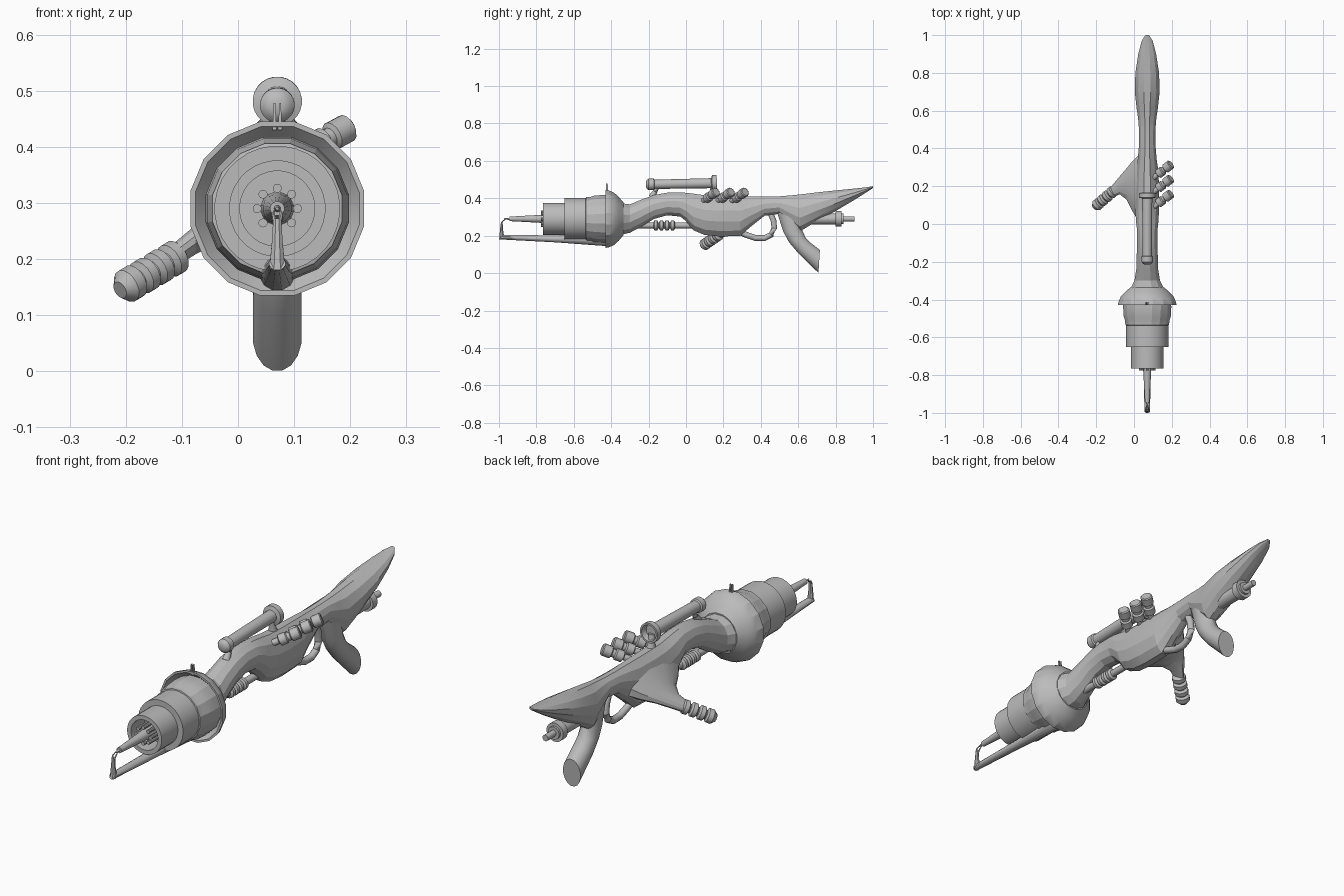
import bpy, bmesh, math
from mathutils import Vector

CX, CZ = 0.07, 0.29            # main axis of the barrel
grey = bpy.data.materials.new("plain_grey")
grey.diffuse_color = (0.5, 0.5, 0.5, 1)


def skin(name, rings, smooth=30):
    """Join rings of points with quads and cap both ends."""
    bm = bmesh.new()
    vs = [[bm.verts.new(p) for p in r] for r in rings]
    n = len(vs[0])
    for a, b in zip(vs, vs[1:]):
        for i in range(n):
            j = (i + 1) % n
            bm.faces.new((a[i], a[j], b[j], b[i]))
    bm.faces.new(vs[0])
    bm.faces.new(vs[-1])
    bmesh.ops.recalc_face_normals(bm, faces=bm.faces)
    me = bpy.data.meshes.new(name)
    bm.to_mesh(me)
    bm.free()
    me.materials.append(grey)
    ob = bpy.data.objects.new(name, me)
    bpy.context.collection.objects.link(ob)
    if smooth:
        bpy.ops.object.select_all(action='DESELECT')
        ob.select_set(True)
        bpy.context.view_layer.objects.active = ob
        bpy.ops.object.shade_smooth_by_angle(angle=math.radians(smooth))
    return ob


def angles(n):
    return [2 * math.pi * (i + 0.5) / n for i in range(n)]


def loft(name, pairs, n=12, smooth=0, x=CX):
    """Oval sections, each given by two opposite points (y, z) and a half width."""
    rings = []
    for y1, z1, y2, z2, rx in pairs:
        p, q = Vector((x, y1, z1)), Vector((x, y2, z2))
        m, h = (p + q) / 2, (p - q) / 2
        rings.append([m + h * math.cos(a) + Vector((rx * math.sin(a), 0, 0)) for a in angles(n)])
    return skin(name, rings, smooth)


def frame(d):
    d = Vector(d).normalized()
    u = d.cross(Vector((0, 0, 1)) if abs(d.z) < 0.9 else Vector((1, 0, 0))).normalized()
    return d, u, d.cross(u)


def lathe(name, origin, d, profile, n=24, smooth=30):
    """Turn a (distance, radius) profile about an axis."""
    d, u, v = frame(d)
    o = Vector(origin)
    return skin(name, [[o + d * t + (u * math.cos(a) + v * math.sin(a)) * r for a in angles(n)]
                       for t, r in profile], smooth)


def tube(name, pts, radii, n=10):
    """Sweep a circle along a path."""
    pts = [Vector(p) for p in pts]
    rings = []
    for i, p in enumerate(pts):
        d, u, v = frame(pts[min(i + 1, len(pts) - 1)] - pts[max(i - 1, 0)])
        rings.append([p + (u * math.cos(a) + v * math.sin(a)) * radii[i] for a in angles(n)])
    return skin(name, rings, 40)


def ribs(start, pitch, count, lo, hi):
    """Profile with rounded swellings."""
    out = []
    for i in range(count):
        t = start + i * pitch
        out += [(t, lo), (t + .2 * pitch, hi), (t + .7 * pitch, hi), (t + .9 * pitch, lo)]
    return out


Y = (0, 1, 0)

# main body and shoulder stock, one long organic form: y, top, bottom, half width
body = [(-.36, .40, .18, .11), (-.335, .375, .205, .088), (-.30, .37, .213, .07),
        (-.24, .395, .245, .06), (-.17, .42, .288, .058), (-.10, .432, .307, .055),
        (-.03, .433, .30, .056), (0, .432, .275, .06), (.04, .428, .225, .063),
        (.10, .42, .2, .065), (.18, .417, .192, .066), (.29, .415, .195, .06),
        (.34, .413, .24, .052), (.42, .41, .305, .045), (.50, .412, .315, .045),
        (.56, .418, .26, .05), (.61, .424, .22, .058), (.70, .434, .275, .068),
        (.80, .444, .33, .065), (.90, .453, .39, .049), (.97, .46, .435, .03),
        (1.0, .465, .455, .01)]
loft("body_and_stock", [(y, t, y, b, r) for y, t, b, r in body], 12, 14)

# rear grip with a slanted cut end
loft("rear_grip", [(.48, .34, .63, .34, .04), (.52, .22, .62, .235, .04), (.55, .165, .64, .19, .042),
                   (.60, .105, .67, .16, .044), (.708, 0, .716, .125, .044)], 16, 25)

# flared collar and bulge behind the barrel
lathe("flared_collar", (CX, 0, CZ), Y,
      [(-.335, .09), (-.36, .12), (-.385, .143), (-.415, .156), (-.43, .158), (-.43, .149),
       (-.405, .128), (-.44, .130), (-.49, .127), (-.51, .12), (-.535, .118), (-.54, .10)], 16, 20)

# stepped barrel with an open mouth
lathe("barrel_sleeve", (CX, 0, CZ), Y, [(-.50, .112), (-.65, .112), (-.65, .08)], 32)
lathe("barrel_mouth", (CX, 0, CZ), Y, [(-.62, .086), (-.765, .086), (-.765, .067), (-.67, .067)], 32)
for i in range(8):
    a = math.tau * i / 8
    lathe("mouth_rod", (CX + .036 * math.cos(a), 0, CZ + .036 * math.sin(a)), Y,
          [(-.66, .008), (-.775, .008)], 10)
lathe("nozzle", (CX, 0, CZ), Y, [(-.66, .03), (-.74, .026), (-.77, .022), (-.93, .013), (-.945, .013),
                                (-.945, .006), (-.972, .003)], 16)

# lower arm that reaches forward to the nozzle tip
loft("lower_arm", [(-.41, .215, -.41, .142, .033), (-.70, .202, -.70, .164, .022),
                   (-.985, .205, -1.0, .18, .015)], 12, 30)
loft("arm_upright", [(-.97, .19, -1.0, .18, .015), (-.978, .235, -.995, .235, .01),
                     (-.98, .272, -.99, .272, .008)], 8, 30)
for s in (-1, 1):
    tube("arm_prong", [(CX + s * .005, -.985, .268), (CX + s * .007, -.978, .28),
                       (CX + s * .004, -.958, .29)], [.004, .003, .001], 6)
    # notched sight on the collar
    loft("front_sight", [(-.412, .43, -.432, .43, .005), (-.417, .478, -.428, .478, .002)],
         4, 0, CX + s * .005)

# scope with hollow eyepiece, on two legs
lathe("scope", (CX, 0, .478), (0, 1, .02),
      [(-.215, .012), (-.21, .023), (-.20, .031), (-.172, .031), (-.168, .025), (.135, .027),
       (.14, .044), (.165, .044), (.165, .036), (.14, .03)], 24)
tube("scope_leg_front", [(CX, -.185, .405), (CX, -.165, .435), (CX, -.15, .47)], [.018, .012, .014])
tube("scope_leg_rear", [(CX, .15, .40), (CX, .145, .43), (CX, .14, .47)], [.022, .015, .015])

# three angled knobs on the right side
for y in (.10, .18, .255):
    lathe("side_knob", (.105, y - .01, .385), (.7, .55, .38),
          [(0, .014), (.03, .014), (.035, .025), (.065, .025), (.07, .018), (.082, .018),
           (.087, .026), (.122, .026), (.126, .021)], 14)

# side arm flaring out of the body, with a ribbed handle
arm = [(.06, .18, .31, .20, .07), (.02, .19, .30, .175, .065), (-.01, .2, .28, .135, .05),
       (-.04, .212, .26, .085, .035), (-.075, .205, .235, .05, .027), (-.125, .168, .198, .026, .022)]
skin("side_arm", [[(x, y + hy * math.cos(a), z + hz * math.sin(a)) for a in angles(12)]
                  for x, y, z, hy, hz in arm], 14)
lathe("side_handle", (-.105, .178, .207), (-.105, -.09, -.062),
      ribs(0, .036, 3, .02, .031) + [(.108, .02), (.114, .031), (.135, .031), (.152, .016)], 16, 35)

# ribbed rod under the front arch
lathe("under_rod", (CX, 0, .255), Y, [(-.28, .015), (-.235, .016)] + ribs(-.175, .03, 4, .016, .027)
      + [(-.05, .016), (.06, .016)], 16, 35)

# trigger guard loop and trigger
tube("trigger_guard", [(CX, .27, .23), (CX, .32, .205), (CX, .37, .188), (CX, .42, .187), (CX, .455, .205),
                       (CX, .472, .24), (CX, .468, .28), (CX, .45, .325)], [.016] * 8)

# rear cylinder and rod
lathe("rear_cylinder", (CX, 0, CZ), Y, [(.52, .03), (.80, .03), (.80, .042), (.832, .042), (.832, .028),
                                       (.842, .028), (.842, .014), (.90, .014)], 20)
